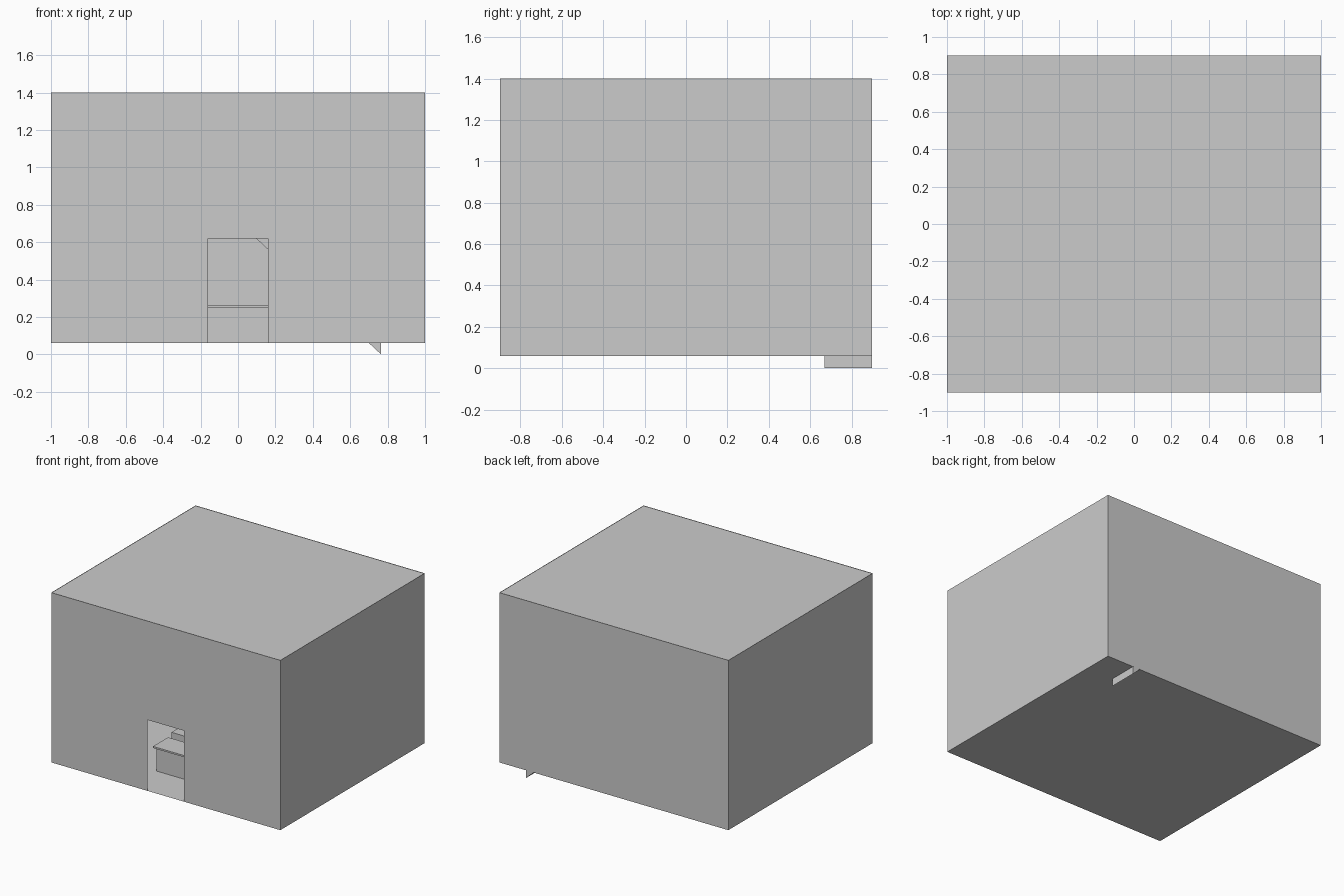
import bpy, bmesh

if "Cube" in bpy.data.objects:
    bpy.data.objects.remove(bpy.data.objects["Cube"])

X, Y, Z0, Z1, MID = 1.0, 0.9, 0.06, 1.4, 0.76
DOOR_X, DOOR_Z = 0.16, 0.62


def make(name, faces):
    """Object from a list of polygons, each a list of points."""
    bm = bmesh.new()
    for pts in faces:
        bm.faces.new([bm.verts.new(p) for p in pts])
    bmesh.ops.remove_doubles(bm, verts=bm.verts, dist=1e-5)
    me = bpy.data.meshes.new(name)
    bm.to_mesh(me)
    bm.free()
    ob = bpy.data.objects.new(name, me)
    bpy.context.collection.objects.link(ob)
    return ob


def box(name, x0, x1, y0, y1, z0, z1):
    bpy.ops.mesh.primitive_cube_add(size=1, location=((x0 + x1) / 2, (y0 + y1) / 2, (z0 + z1) / 2))
    ob = bpy.context.object
    ob.name = name
    ob.scale = (x1 - x0, y1 - y0, z1 - z0)
    return ob


def flat(x0, x1, y0, y1, z):
    return [(x0, y0, z), (x1, y0, z), (x1, y1, z), (x0, y1, z)]


def upright_y(x0, x1, z0, z1, y):
    return [(x0, y, z0), (x1, y, z0), (x1, y, z1), (x0, y, z1)]


def upright_x(x, s):
    return [(x, -Y * s, Z0), (x, Y * s, Z0), (x, Y * s, Z1), (x, -Y * s, Z1)]


# thin shell of the building, front wall split around the doorway
make("front_wall", [upright_y(-X, -DOOR_X, Z0, Z1, -Y),
                    upright_y(DOOR_X, X, Z0, Z1, -Y),
                    upright_y(-DOOR_X, DOOR_X, DOOR_Z, Z1, -Y)])
make("back_wall", [upright_y(X, -X, Z0, Z1, Y)])
make("right_wall", [upright_x(X, 1)])
make("left_wall", [upright_x(-X, -1)])
make("roof", [flat(-X, X, -Y, Y, Z1 - 0.003)])
make("ground_floor", [flat(X, -X, -Y, Y, Z0)])

# upper floor with a stairwell opening
make("upper_floor", [flat(-X, X, -Y, 0.67, MID),
                     flat(-X, 0.0, 0.67, Y, MID),
                     flat(0.765, X, 0.67, Y, MID)])

# staircase along the back wall, sloped underside
n, x_start, x_end = 13, 0.765, 0.0
run, rise = (x_start - x_end) / n, (0.77 - Z0) / n
profile = [(x_start, 0.0)]
for i in range(n):
    z = Z0 + rise * (i + 1)
    profile += [(x_start - run * i, z), (x_start - run * (i + 1), z)]
profile.append((x_end, 0.71))
stairs = make("staircase", [[(x, 0.67, z) for x, z in profile]])
bm = bmesh.new()
bm.from_mesh(stairs.data)
new = bmesh.ops.extrude_face_region(bm, geom=bm.faces[:] + bm.edges[:] + bm.verts[:])
for v in new["geom"]:
    if isinstance(v, bmesh.types.BMVert):
        v.co.y = Y - 0.0005
# the extrusion drops the starting face, so close that side again
holes = [e for e in bm.edges if e.is_boundary]
if holes:
    bmesh.ops.holes_fill(bm, edges=holes, sides=0)
bmesh.ops.recalc_face_normals(bm, faces=bm.faces)
bm.to_mesh(stairs.data)
bm.free()

# counter facing the door
box("counter_body", -0.30, 0.30, -0.59, -0.46, Z0 + 0.001, 0.25)
box("counter_top", -0.31, 0.31, -0.617, -0.43, 0.25, 0.263)

# low unit against the left wall and a small stool
box("wall_unit", -0.999, -0.90, -0.34, 0.32, Z0 + 0.001, 0.16)
box("stool", -0.49, -0.37, -0.13, -0.01, Z0 + 0.001, 0.14)
